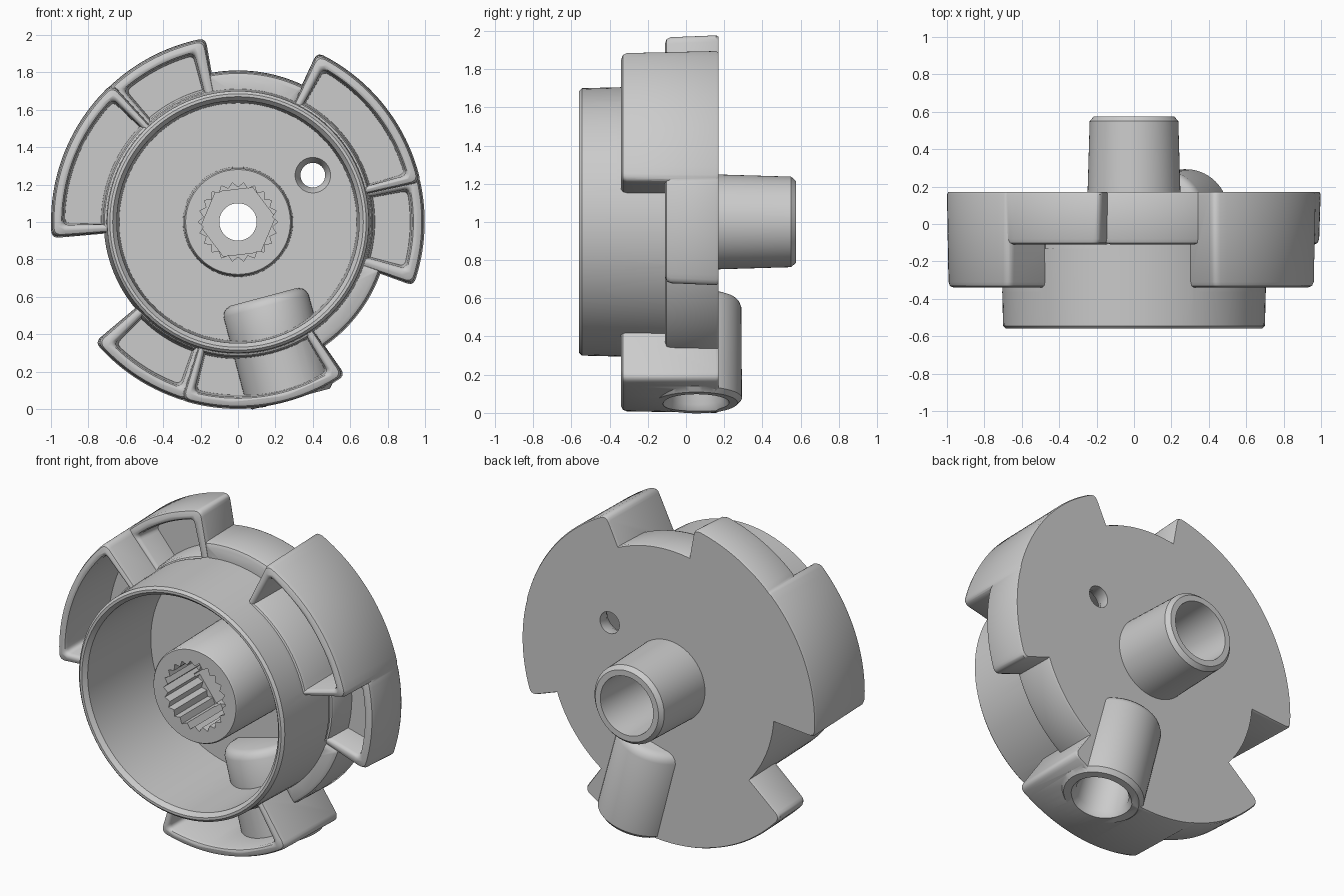
import bpy, bmesh
from math import sin, cos, radians, pi, tau
from mathutils import Vector, Matrix

if "Cube" in bpy.data.objects:
    bpy.data.objects.remove(bpy.data.objects["Cube"])

CENTRE = Vector((0, 0, 1))


def loft(name, rings):
    """Closed solid through rings that all have the same point count."""
    bm = bmesh.new()
    loops = [[bm.verts.new(p) for p in ring] for ring in rings]
    n = len(loops[0])
    for a, b in zip(loops, loops[1:]):
        for i in range(n):
            bm.faces.new((a[i], a[(i + 1) % n], b[(i + 1) % n], b[i]))
    bm.faces.new(loops[0])
    bm.faces.new(loops[-1])
    bmesh.ops.recalc_face_normals(bm, faces=bm.faces)
    mesh = bpy.data.meshes.new(name)
    bm.to_mesh(mesh)
    bm.free()
    obj = bpy.data.objects.new(name, mesh)
    bpy.context.collection.objects.link(obj)
    return obj


def turned(name, profile, n=96, centre=CENTRE, phase=0.0, teeth=0.0):
    """Profile of (y, radius) turned round the y axis; teeth makes a spline."""
    return loft(name, [[centre + Vector(((r - teeth * (i % 2)) * cos(phase + tau * i / n), y,
                                         (r - teeth * (i % 2)) * sin(phase + tau * i / n)))
                        for i in range(n)] for y, r in profile])


def sector(name, a0, a1, r0, r1, layers, c=0.04):
    """Ring sector with rounded outer corners; layers are (y, inset)."""
    rings = []
    for y, o in layers:
        ro, ri = r1 - o, r0 + o
        s, e = radians(a0) + o / ro, radians(a1) - o / ro
        d = c / ro
        pts = []
        for k in range(6):
            t = k / 5
            pts.append((s + d * t * t, ro - c * (1 - t) ** 2))
        pts += [(s + d + (e - s - 2 * d) * k / 20, ro) for k in range(1, 20)]
        for k in range(6):
            t = k / 5
            pts.append((e - d * (1 - t) ** 2, ro - c * t * t))
        pts += [(e + (s - e) * k / 16, ri) for k in range(17)]
        rings.append([CENTRE + Vector((r * cos(a), y, r * sin(a))) for a, r in pts])
    return loft(name, rings)


def combine(target, tool, op):
    mod = target.modifiers.new("combine", 'BOOLEAN')
    mod.operation, mod.solver, mod.object = op, 'EXACT', tool
    bpy.context.view_layer.objects.active = target
    bpy.ops.object.modifier_apply(modifier=mod.name)
    bpy.data.objects.remove(tool)


def rounded(front, back=0.17):
    return [(back, 0.006), (back - 0.012, 0), (front + 0.03, 0.008),
            (front + 0.009, 0.016), (front, 0.035)]


def pocket(front):
    return [(0.06, 0.01), (front + 0.02, 0), (front + 0.005, -0.008),
            (front, -0.018), (front - 0.02, -0.018)]


# Cup and back plate
body = turned("housing", [(-0.56, 0.685), (-0.545, 0.70), (0.17, 0.718)])

# Three stepped lugs: tall part and low part
for turn in (0, 120, 240):
    combine(body, sector("tall_lug", 12 + turn, 65 + turn, 0.66, 1.0, rounded(-0.34)), 'UNION')
    combine(body, sector("low_lug", -20 + turn, 15 + turn, 0.66, 0.998, rounded(-0.11)), 'UNION')

# Narrow rims bridging two of the three gaps
for a in (63, 303):
    combine(body, sector("gap_rim", a, a + 39, 0.64, 0.81, rounded(-0.11), 0.01), 'UNION')

# Cup interior
combine(body, turned("cup_cut", [(-0.6, 0.68), (-0.56, 0.67), (-0.535, 0.648), (0.06, 0.635)]),
        'DIFFERENCE')

# Lug pockets, open to the cup wall on their inner side
for turn in (0, 120, 240):
    combine(body, sector("tall_pocket", 15.5 + turn, 61 + turn, 0.722, 0.935, pocket(-0.34), 0.03),
            'DIFFERENCE')
    combine(body, sector("low_pocket", -15.5 + turn, 11 + turn, 0.722, 0.93, pocket(-0.11), 0.03),
            'DIFFERENCE')

# Central boss and rear shaft
combine(body, turned("boss_shaft", [(-0.42, 0.28), (-0.41, 0.287), (0.11, 0.295), (0.11, 0.25),
                                    (0.55, 0.237), (0.575, 0.215)], 64), 'UNION')

# Radial side socket
direction = Vector((cos(radians(-75)), 0, sin(radians(-75))))
pose = (Matrix.Translation((0.03, 0.055, 1.0))
        @ Vector((0, 1, 0)).rotation_difference(direction).to_matrix().to_4x4())


def radial(name, profile):
    obj = turned(name, profile, 64, Vector())
    obj.data.transform(pose)
    return obj


combine(body, radial("socket", [(0.415, 0.185), (0.425, 0.21), (0.44, 0.225), (0.465, 0.235),
                                (0.955, 0.238), (0.98, 0.215)]), 'UNION')
combine(body, radial("socket_bore", [(0.5, 0.145), (0.95, 0.15), (0.985, 0.175), (1.05, 0.175)]),
        'DIFFERENCE')

# Splined front bore, hexagonal seat, through hole, rear bore and pin hole
cuts = [
    turned("spline_cut", [(-0.5, 0.212), (-0.1, 0.212)], 44, teeth=0.027),
    turned("hex_cut", [(-0.15, 0.2), (0.05, 0.2)], 6, phase=radians(7)),
    turned("through_cut", [(0.0, 0.1), (0.3, 0.1)], 48),
    turned("rear_cut", [(0.15, 0.168), (0.56, 0.178), (0.65, 0.19)], 48),
    turned("pin_cut", [(0.0, 0.1), (0.06, 0.095), (0.11, 0.066), (0.25, 0.066)], 32,
           Vector((0.4, 0, 1.25))),
]
for cut in cuts:
    combine(body, cut, 'DIFFERENCE')

# Smooth shading with sharp edges kept
bpy.ops.object.select_all(action='DESELECT')
body.select_set(True)
bpy.context.view_layer.objects.active = body
bpy.ops.object.shade_smooth_by_angle(angle=radians(35))
